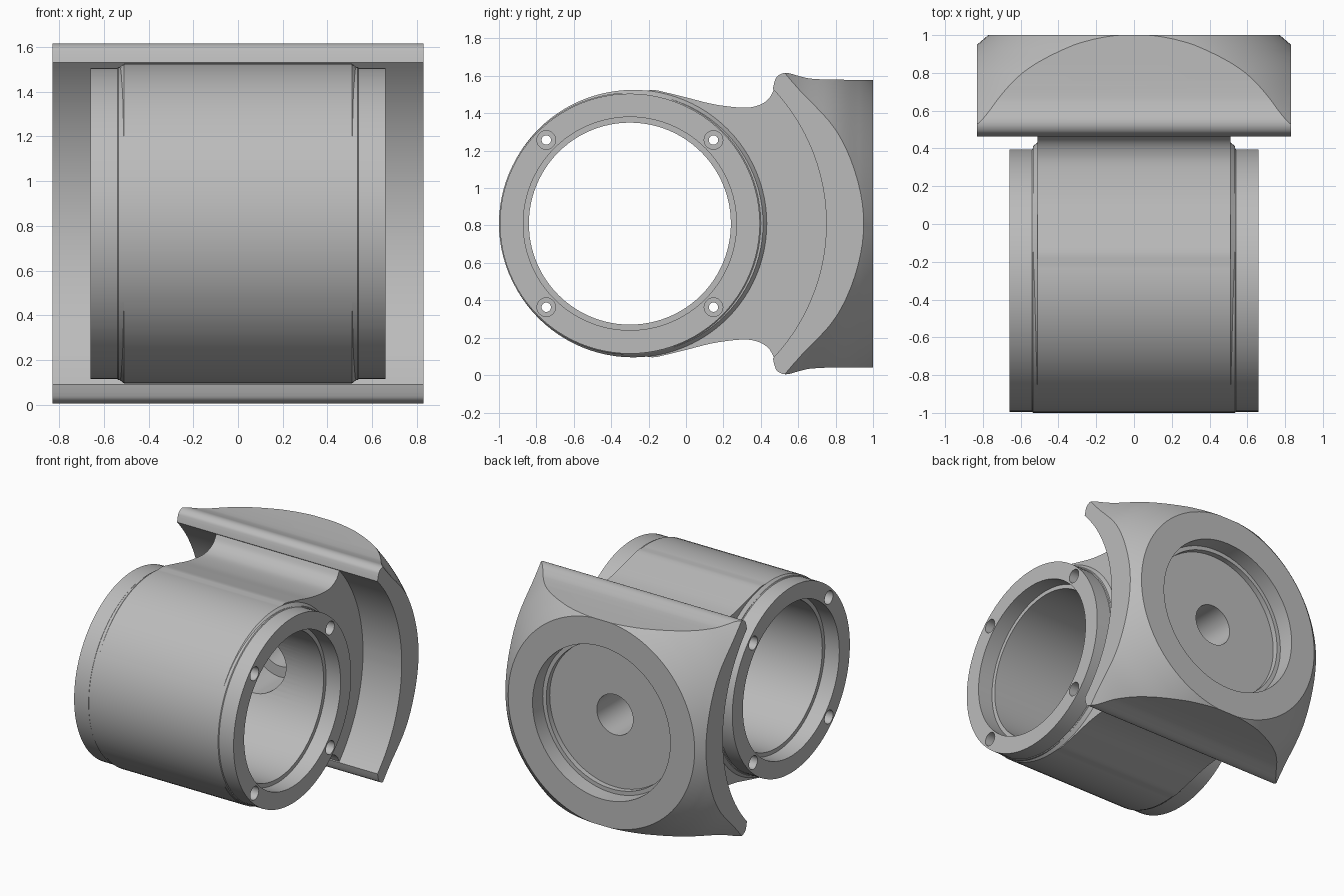
import bpy, bmesh, math
from mathutils import Vector

cube = bpy.data.objects.get("Cube")
if cube:
    bpy.data.objects.remove(cube, do_unlink=True)

ZC = 0.81    # height of both bore axes
YC = -0.30   # depth of the cross bore axis
SEGS = 96

metal = bpy.data.materials.new("light grey metal")
metal.use_nodes = True
grey = (0.5, 0.5, 0.5, 1)
metal.diffuse_color = grey
metal.node_tree.nodes["Principled BSDF"].inputs["Base Color"].default_value = grey


def finish(name, bm):
    bmesh.ops.recalc_face_normals(bm, faces=bm.faces)
    mesh = bpy.data.meshes.new(name)
    bm.to_mesh(mesh)
    bm.free()
    mesh.materials.append(metal)
    ob = bpy.data.objects.new(name, mesh)
    bpy.context.collection.objects.link(ob)
    return ob


def lathe(name, axis, profile, y=YC, z=ZC, segs=SEGS):
    """Solid of revolution about x or y; profile holds (position, radius)."""
    bm = bmesh.new()
    rings = []
    for h, r in profile:
        ring = []
        for i in range(segs):
            a = 2 * math.pi * i / segs
            u, v = r * math.cos(a), r * math.sin(a)
            co = (h, y + u, z + v) if axis == "x" else (u, h, z + v)
            ring.append(bm.verts.new(co))
        rings.append(ring)
    for a, b in zip(rings, rings[1:]):
        for i in range(segs):
            j = (i + 1) % segs
            bm.faces.new((a[i], a[j], b[j], b[i]))
    bm.faces.new(rings[0])
    bm.faces.new(rings[-1])
    return finish(name, bm)


def extrude(name, upper, half_width):
    """Side profile (y, height above axis), mirrored below and extruded in x."""
    outline = upper + [(y, -h) for y, h in reversed(upper)]
    bm = bmesh.new()
    face = bm.faces.new([bm.verts.new((-half_width, y, ZC + h)) for y, h in outline])
    new = bmesh.ops.extrude_face_region(bm, geom=[face])["geom"]
    bmesh.ops.translate(bm, vec=Vector((2 * half_width, 0, 0)),
                        verts=[g for g in new if isinstance(g, bmesh.types.BMVert)])
    return finish(name, bm)


def combine(target, tool, operation):
    mod = target.modifiers.new("combine", "BOOLEAN")
    mod.operation, mod.object, mod.solver = operation, tool, "EXACT"
    bpy.context.view_layer.update()
    result = bpy.data.meshes.new_from_object(
        target.evaluated_get(bpy.context.evaluated_depsgraph_get()))
    target.modifiers.clear()
    target.data = result
    bpy.data.objects.remove(tool, do_unlink=True)


def smooth_curve(points, steps=6):
    """Catmull-Rom curve through the points."""
    p = [Vector(q) for q in points]
    p = [2 * p[0] - p[1]] + p + [2 * p[-1] - p[-2]]
    out = []
    for a, b, c, d in zip(p, p[1:], p[2:], p[3:]):
        for k in range(steps):
            t = k / steps
            q = (2 * b + (c - a) * t + (2 * a - 5 * b + 4 * c - d) * t * t
                 + (3 * b - a - 3 * c + d) * t ** 3) / 2
            out.append((q.x, q.y))
    return out + [tuple(points[-1])]


# Barrel with an end ring on each side
half = [(0.66, 0.695), (0.54, 0.695), (0.535, 0.7)]
housing = lathe("bearing_housing", "x",
                [(-x, r) for x, r in half] + [(x, r) for x, r in reversed(half)])

# Fillet behind the end rings
combine(housing, lathe("ring_fillet", "x",
                       [(-0.535, 0.695), (-0.51, 0.715), (0.51, 0.715), (0.535, 0.695)],
                       y=-0.283), "UNION")

# Neck flowing from the barrel into the saddle
neck = [(-0.42, 0.685), (-0.18, 0.715)]
neck += smooth_curve([(-0.15, 0.712), (0, 0.675), (0.15, 0.638), (0.3, 0.62),
                      (0.38, 0.63), (0.44, 0.665), (0.475, 0.725)])
neck += [(0.55, 0.72), (0.78, 0.45)]
neck_ob = extrude("neck", neck, 0.51)

# Saddle: concave front, rounded lips, and a back turned down to a round face
arc_r, lip_angle = 1.05, math.asin(0.72 / 1.05)
arc = [(YC + arc_r * math.cos(lip_angle * k / 24), arc_r * math.sin(lip_angle * k / 24))
       for k in range(1, 25)]
lip = smooth_curve([(0.472, 0.755), (0.485, 0.785), (0.515, 0.803), (0.55, 0.804),
                    (0.6, 0.79), (0.66, 0.776), (0.75, 0.77)], 4)
saddle = extrude("saddle", arc + lip + [(1.0, 0.768)], 0.83)
turned = smooth_curve([(0.95, 0.83), (0.8, 0.97), (0.6, 1.1), (0.42, 1.25)])
combine(saddle, lathe("turned_back", "y", [(1.0, 0.772)] + turned), "INTERSECT")
combine(saddle, neck_ob, "UNION")
combine(housing, saddle, "UNION")

# Cross bore with a wider seat at each end
bore = [(0.8, 0.57), (0.54, 0.57), (0.54, 0.54)]
combine(housing, lathe("cross_bore", "x",
                       [(-x, r) for x, r in bore] + [(x, r) for x, r in reversed(bore)]),
        "DIFFERENCE")

# Stepped pocket in the back face, with a shaft hole into the bore
combine(housing, lathe("back_pocket", "y",
                       [(1.1, 0.57), (0.88, 0.57), (0.88, 0.54), (0.84, 0.54),
                        (0.84, 0.15), (0.5, 0.15), (0.5, 0.23), (0, 0.23)]), "DIFFERENCE")

# Four counterbored screw holes running through the barrel
screw = [(0.8, 0.05), (0.54, 0.05), (0.54, 0.025)]
for sy in (-1, 1):
    for sz in (-1, 1):
        combine(housing, lathe("screw_hole", "x",
                               [(-x, r) for x, r in screw]
                               + [(x, r) for x, r in reversed(screw)],
                               y=YC + sy * 0.447, z=ZC + sz * 0.447, segs=24),
                "DIFFERENCE")

# Smooth shading with crisp machined edges
bpy.ops.object.select_all(action="DESELECT")
housing.select_set(True)
bpy.context.view_layer.objects.active = housing
bpy.ops.object.shade_smooth_by_angle(angle=math.radians(30))
